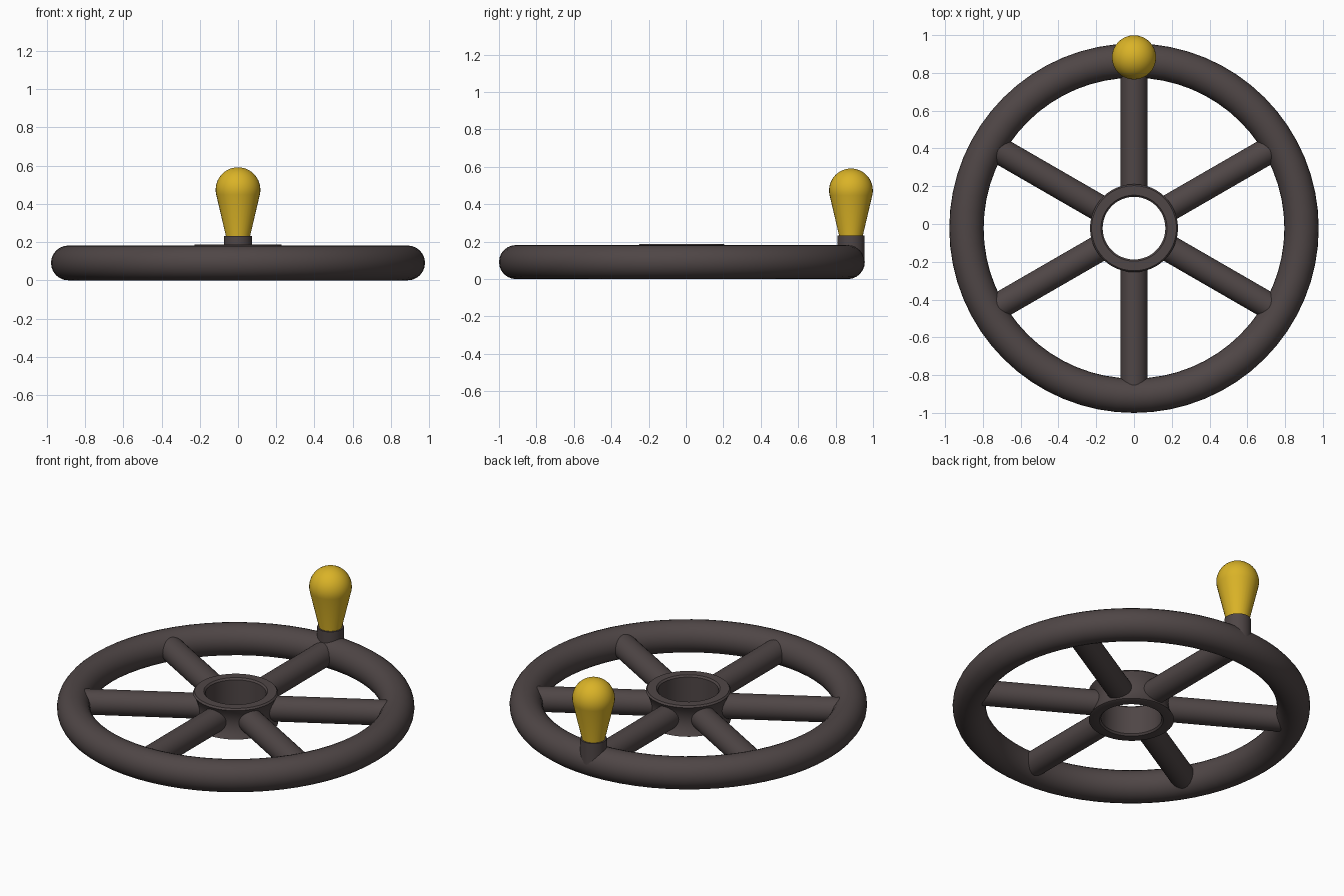
import bpy, math
from mathutils import Vector

if "Cube" in bpy.data.objects:
    bpy.data.objects.remove(bpy.data.objects["Cube"])

CY = -0.022      # wheel centre in y
ZC = 0.091       # wheel mid height
KY = 0.882       # handle position in y


def material(name, col):
    m = bpy.data.materials.new(name)
    m.diffuse_color = (*col, 1)
    m.use_nodes = True
    m.node_tree.nodes["Principled BSDF"].inputs["Base Color"].default_value = m.diffuse_color
    return m


IRON = material("dark iron", (0.078, 0.061, 0.061))
YELLOW = material("yellow grip", (0.70, 0.45, 0.02))


def finish(ob, name, mat, angle=40):
    ob.name = name
    ob.data.materials.append(mat)
    bpy.ops.object.select_all(action='DESELECT')
    ob.select_set(True)
    bpy.context.view_layer.objects.active = ob
    bpy.ops.object.shade_smooth_by_angle(angle=math.radians(angle))
    return ob


def lathe(name, profile, centre, mat, n=48, closed=False):
    """Revolve (radius, z) points about a vertical axis."""
    verts, rings = [], []
    for r, z in profile:
        if r < 1e-6:
            rings.append([len(verts)] * n)
            verts.append((0, 0, z))
        else:
            rings.append(list(range(len(verts), len(verts) + n)))
            verts += [(r * math.cos(2 * math.pi * i / n), r * math.sin(2 * math.pi * i / n), z)
                      for i in range(n)]
    faces = []
    pairs = list(zip(rings, rings[1:]))
    if closed:
        pairs.append((rings[-1], rings[0]))
    for a, b in pairs:
        for i in range(n):
            j = (i + 1) % n
            f = list(dict.fromkeys((a[i], a[j], b[j], b[i])))
            if len(f) > 2:
                faces.append(f)
    me = bpy.data.meshes.new(name)
    me.from_pydata(verts, [], faces)
    ob = bpy.data.objects.new(name, me)
    bpy.context.collection.objects.link(ob)
    ob.location = centre
    return finish(ob, name, mat)


# Rim
bpy.ops.mesh.primitive_torus_add(location=(0, CY, ZC), major_radius=0.887, minor_radius=0.091,
                                 major_segments=64, minor_segments=24)
finish(bpy.context.object, "rim", IRON)

# Hub: waisted ring with an open bore
outer = [(0.205 + 0.028 * (t / 4) ** 2, ZC + 0.087 * t / 4) for t in range(-4, 5)]
hub = [(0.175, -0.004 + 0.004)] + [(0.225, 0.0)] + outer + [(0.225, 0.188), (0.175, 0.188),
                                                         (0.166, 0.178), (0.166, 0.01)]
lathe("hub", hub, (0, CY, 0), IRON, closed=True)

# Six spokes
for k in range(6):
    a = math.radians(30 + 60 * k)
    d = Vector((math.cos(a), math.sin(a), 0))
    r0, r1 = 0.185, 0.875
    bpy.ops.mesh.primitive_cylinder_add(vertices=32, radius=0.071, depth=r1 - r0,
                                        location=Vector((0, CY, ZC)) + d * (r0 + r1) / 2,
                                        rotation=(0, math.pi / 2, a))
    finish(bpy.context.object, f"spoke_{k + 1}", IRON)

# Handle collar
lathe("handle_collar", [(0, 0.10), (0.073, 0.10), (0.073, 0.233), (0, 0.233)], (0, KY, 0), IRON, 32)

# Handle grip: tapered pear shape with a ball top
R, BZ = 0.117, 0.474
grip = [(0, 0.225), (0.064, 0.225), (0.064, 0.235)]
tilt = math.radians(-13)
for i in range(15):
    t = tilt + (math.pi / 2 - tilt) * i / 14
    grip.append((max(R * math.cos(t), 0) if i < 14 else 0, BZ + R * math.sin(t)))
lathe("handle_grip", grip, (0, KY, 0), YELLOW, 32)
